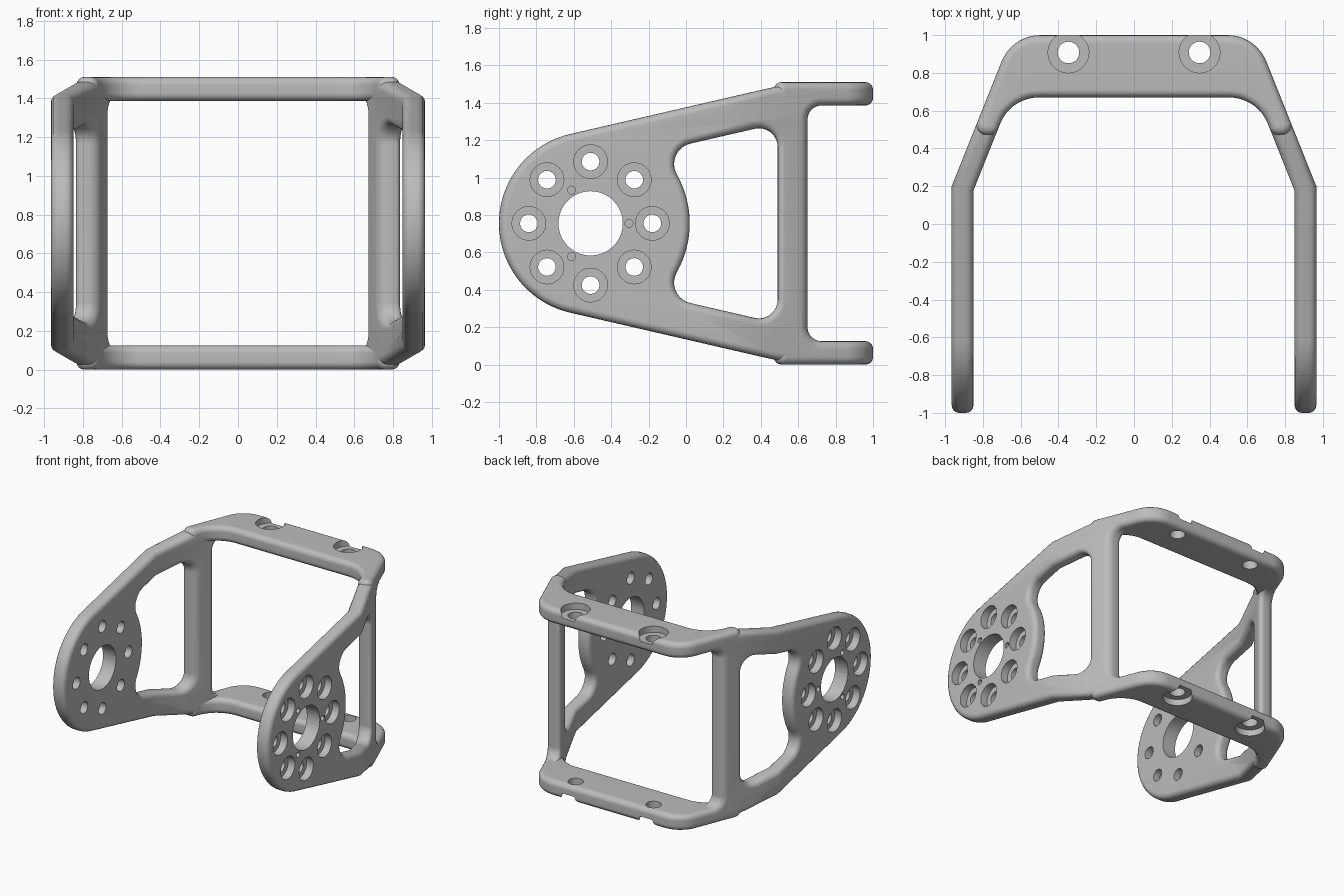
import bpy, bmesh
from math import sin, cos, tan, radians, pi
from mathutils import Vector, Matrix

cube = bpy.data.objects.get("Cube")
if cube:
    bpy.data.objects.remove(cube, do_unlink=True)

MID, OUTER, THICK, SLOPE, BEND_Y = 0.755, 0.965, 0.115, 0.4, 0.2
FLANGE, EDGE = 0.125, 0.04
HUB = Vector((-0.51, 0))

metal = bpy.data.materials.new("light grey metal")
metal.use_nodes = True
metal.diffuse_color = (0.5, 0.5, 0.5, 1)
metal.node_tree.nodes["Principled BSDF"].inputs["Base Color"].default_value = metal.diffuse_color


def rounded(corners, steps=9):
    """Outline with each corner (x, y, radius) turned into an arc."""
    out = []
    for i, (x, y, r) in enumerate(corners):
        p = Vector((x, y))
        if r == 0:
            out.append(p)
            continue
        a = (Vector(corners[i - 1][:2]) - p).normalized()
        b = (Vector(corners[(i + 1) % len(corners)][:2]) - p).normalized()
        half = a.angle(b) / 2
        centre = p + (a + b).normalized() * r / sin(half)
        start, end = (p + d * r / tan(half) - centre for d in (a, b))
        turn = start.angle_signed(end)
        for k in range(steps + 1):
            t = -turn * k / steps
            out.append(centre + Vector((start.x * cos(t) - start.y * sin(t),
                                        start.x * sin(t) + start.y * cos(t))))
    return out


def arc(radius, start, end, steps):
    """Points of an arc about the hub, with no extra rounding."""
    angles = [radians(start + (end - start) * k / steps) for k in range(steps + 1)]
    return [(HUB.x + radius * cos(a), HUB.y + radius * sin(a), 0) for a in angles]


def plate(outlines, thickness):
    """Flat plate with holes and softly rounded edges, as a closed bmesh."""
    curve = bpy.data.curves.new("outline", 'CURVE')
    curve.dimensions, curve.fill_mode = '2D', 'BOTH'
    curve.extrude = thickness / 2 - EDGE
    curve.bevel_depth, curve.bevel_resolution, curve.offset = EDGE, 3, -EDGE
    for pts in outlines:
        spline = curve.splines.new('POLY')
        spline.points.add(len(pts) - 1)
        for sp, p in zip(spline.points, pts):
            sp.co = (p.x, p.y, 0, 1)
        spline.use_cyclic_u = True
    helper = bpy.data.objects.new("outline", curve)
    bpy.context.collection.objects.link(helper)
    deps = bpy.context.evaluated_depsgraph_get()
    mesh = bpy.data.meshes.new_from_object(helper.evaluated_get(deps))
    bm = bmesh.new()
    bm.from_mesh(mesh)
    bmesh.ops.remove_doubles(bm, verts=bm.verts, dist=0.0002)
    bmesh.ops.recalc_face_normals(bm, faces=bm.faces)
    bpy.data.objects.remove(helper)
    bpy.data.meshes.remove(mesh)
    return bm


def add_object(name, bm):
    mesh = bpy.data.meshes.new(name)
    bm.to_mesh(mesh)
    bm.free()
    obj = bpy.data.objects.new(name, mesh)
    bpy.context.collection.objects.link(obj)
    return obj


def drill(obj, holes, axis):
    """Cut cylinders given as (centre, radius, depth)."""
    bm = bmesh.new()
    turn = Vector((0, 0, 1)).rotation_difference(Vector(axis)).to_matrix().to_4x4()
    for centre, radius, depth in holes:
        bmesh.ops.create_cone(bm, cap_ends=True, segments=40, radius1=radius, radius2=radius,
                              depth=depth, matrix=Matrix.Translation(centre) @ turn)
    cutter = add_object("hole_cutter", bm)
    cutter.hide_render = True
    mod = obj.modifiers.new("holes", 'BOOLEAN')
    mod.operation, mod.solver, mod.object = 'DIFFERENCE', 'EXACT', cutter
    deps = bpy.context.evaluated_depsgraph_get()
    cut = bpy.data.meshes.new_from_object(obj.evaluated_get(deps))
    obj.modifiers.clear()
    obj.data = cut
    bpy.data.objects.remove(cutter)


def mirrored(obj, name, axis):
    """Copy of a part reflected across the model's middle."""
    bm = bmesh.new()
    bm.from_mesh(obj.data)
    for v in bm.verts:
        if axis == 'x':
            v.co.x = -v.co.x
        else:
            v.co.z = 2 * MID - v.co.z
    bmesh.ops.reverse_faces(bm, faces=bm.faces)
    return add_object(name, bm)


def finish(obj):
    obj.data.materials.clear()
    obj.data.materials.append(metal)
    bpy.ops.object.select_all(action='DESELECT')
    obj.select_set(True)
    bpy.context.view_layer.objects.active = obj
    bpy.ops.object.shade_smooth_by_angle(angle=radians(35))
    mod = obj.modifiers.new("even shading", 'WEIGHTED_NORMAL')
    mod.keep_sharp = True


def flip(points):
    return [(x, -y, r) for x, y, r in reversed(points)]


# Side arm: round nose, widening body, upright column and flange stubs
upper = [(0.65, MID - FLANGE, 0.075), (0.8, MID - FLANGE, 0.05),
         (0.8, MID, 0.05), (0.583, MID, 1.4)]
body = rounded(arc(0.49, 103, 257, 40) + flip(upper) + upper)
# Window beside the hub
window_top = [(-0.12, 0.393, 0.112), (0.49, 0.534, 0.1)]
window = rounded(arc(0.53, -28, 28, 16) + window_top + flip(window_top))
bm = plate([body, window], THICK)
for v in bm.verts:
    v.co = (v.co.z + OUTER - THICK / 2, v.co.x, v.co.y + MID)
# Bend the rear of the arm inwards
bmesh.ops.bisect_plane(bm, geom=bm.verts[:] + bm.edges[:] + bm.faces[:],
                       plane_co=(OUTER, BEND_Y, 0), plane_no=(-0.2, 1, 0))
for v in bm.verts:
    v.co.x -= SLOPE * max(0, v.co.y - BEND_Y + 0.2 * (OUTER - v.co.x))
left_arm = add_object("left_arm", bm)


def hub_point(radius, angle):
    return Vector((OUTER, HUB.x + radius * cos(angle), MID + radius * sin(angle)))


# Hub bore, bolt circle with counterbores, blind pin holes
ring = [hub_point(0.33, k * pi / 4) for k in range(8)]
drill(left_arm, [(p, 0.09, 0.12) for p in ring]
      + [(hub_point(0.205, k * 2 * pi / 3), 0.021, 0.12) for k in range(3)], (1, 0, 0))
drill(left_arm, [(p, 0.047, 0.5) for p in ring] + [(hub_point(0, 0), 0.172, 0.5)], (1, 0, 0))
right_arm = mirrored(left_arm, "right_arm", 'x')

# Flanges joining the arms at the back
side = [(0.733, 0.47, 0.05), (0.857, 0.47, 0.05), (0.645, 1, 0.22)]
half = [(0.653, 0.67, 0.22)] + side
bm = plate([rounded(half + [(-x, y, r) for x, y, r in reversed(half)])], FLANGE)
bmesh.ops.translate(bm, verts=bm.verts, vec=(0, 0, 2 * MID - FLANGE / 2))
top_flange = add_object("top_flange", bm)
spots = [Vector((s * 0.347, 0.908, 2 * MID)) for s in (-1, 1)]
drill(top_flange, [(p, 0.108, 0.1) for p in spots], (0, 0, 1))
drill(top_flange, [(p, 0.057, 0.5) for p in spots], (0, 0, 1))
bottom_flange = mirrored(top_flange, "bottom_flange", 'z')

for part in (left_arm, right_arm, top_flange, bottom_flange):
    finish(part)
